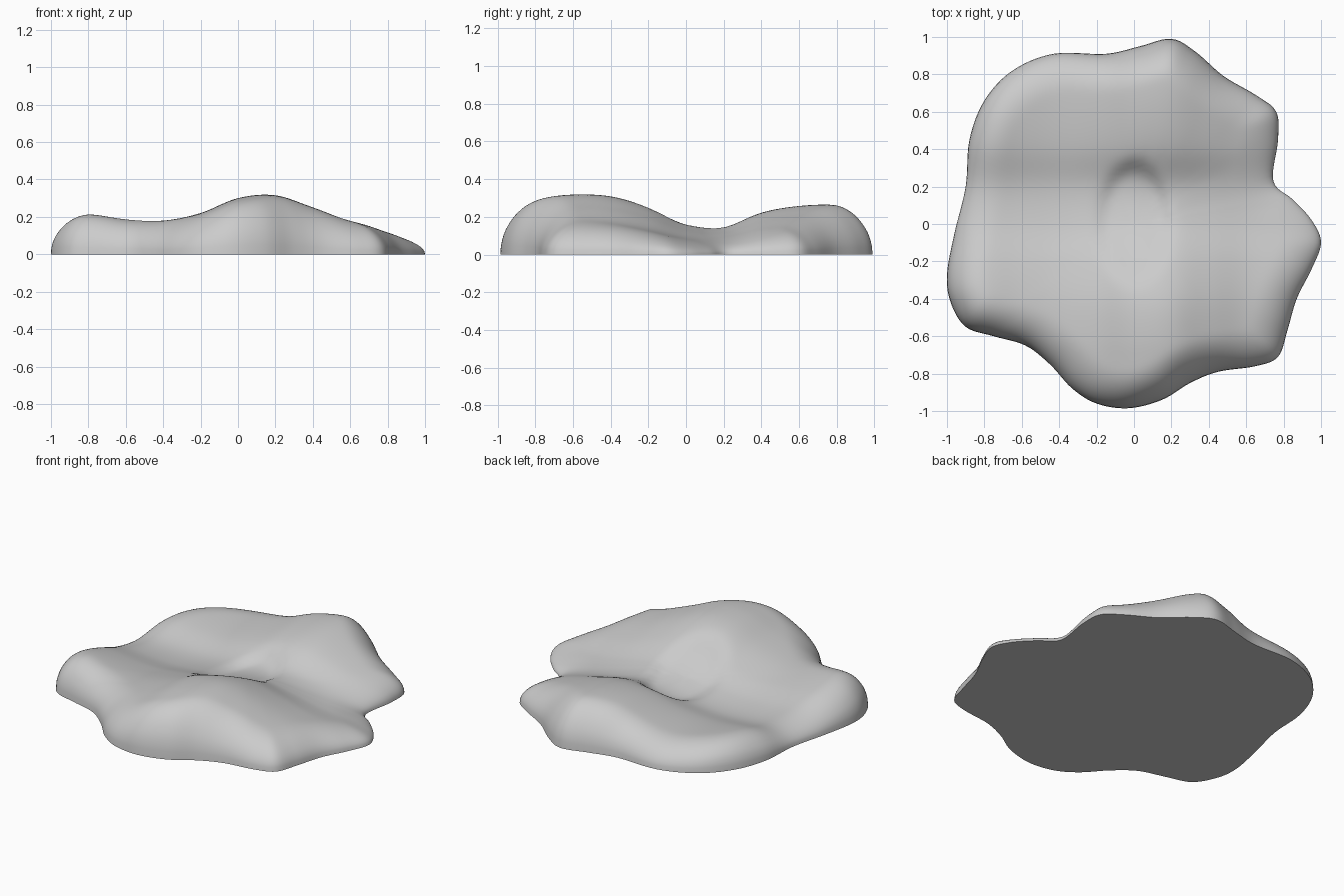
import bpy
import bmesh
from math import floor, sqrt, sin, pi
from mathutils import Vector
from mathutils.geometry import intersect_point_line

cube = bpy.data.objects.get("Cube")
if cube:
    bpy.data.objects.remove(cube, do_unlink=True)

STEPS = 6      # outline samples between control points
RINGS = 44     # rings from rim to centre
RIM = 0.21     # width of the rounded rim


def spline(p0, p1, p2, p3, t):
    """Catmull-Rom blend of four values."""
    return (p1 * 2 + (p2 - p0) * t + (p0 * 2 - p1 * 5 + p2 * 4 - p3) * t * t
            + (p1 * 3 - p0 - p2 * 3 + p3) * t * t * t) * 0.5


def profile(values, x):
    """Smooth profile sampled at even spacing from -1 to 1."""
    last = len(values) - 1
    u = min(max((x + 1) / 2 * last, 0), last - 1e-6)
    i = floor(u)
    knots = [values[min(max(i + k, 0), last)] for k in (-1, 0, 1, 2)]
    return spline(*knots, u - i)


def smoothstep(t):
    t = min(max(t, 0), 1)
    return t * t * (3 - 2 * t)


# Wavy footprint, counter-clockwise from the left tip
footprint = [Vector(p) for p in (
    (1, -.1), (.95, .02), (.85, .13), (.745, .23), (.77, .45), (.76, .6),
    (.65, .69), (.48, .79), (.33, .92), (.2, .99), (.03, .95), (-.15, .91),
    (-.43, .91), (-.65, .82), (-.8, .66), (-.88, .45), (-.9, .2),
    (-.96, -.05), (-1, -.27), (-.98, -.42), (-.9, -.55), (-.75, -.6),
    (-.58, -.65), (-.45, -.75), (-.33, -.88), (-.2, -.96), (-.03, -.985),
    (.15, -.94), (.3, -.85), (.45, -.79), (.65, -.76), (.77, -.71),
    (.82, -.57), (.87, -.4), (.95, -.24))]
count = len(footprint)
outline = [spline(*[footprint[(i + k) % count] for k in (-1, 0, 1, 2)], s / STEPS)
           for i in range(count) for s in range(STEPS)]
total = len(outline)

# Height across the width, and its relative change along the depth
ACROSS = (.225, .225, .19, .18, .22, .30, .315, .25, .178, .15, .13)
ALONG = (.9, .94, 1, .97, .79, .52, .46, .70, .81, .83, .76)


def rim_distance(p):
    best = 9
    for i in range(total):
        a, b = outline[i - 1], outline[i]
        q, t = intersect_point_line(p, a, b)
        q = a.lerp(b, min(max(t, 0), 1))
        best = min(best, (p - q.to_2d()).length)
    return best


def height(p):
    h = profile(ACROSS, p.x) * profile(ALONG, p.y)
    # Shallow oval dent in the middle, deeper toward the back
    oval = sqrt((p.x / .2) ** 2 + (p.y / .35) ** 2)
    h -= (.03 + .05 * p.y) * smoothstep((1 - oval) / .22)
    d = min(rim_distance(p) / RIM, 1)
    return h * sqrt(1 - (1 - d) ** 2)


bm = bmesh.new()
rings = []
for r in range(RINGS):
    scale = 1 - (r / RINGS) ** 1.5
    ring = []
    for p in outline:
        q = p * scale
        ring.append(bm.verts.new((q.x, q.y, height(q) if r else 0)))
    rings.append(ring)
centre = bm.verts.new((0, 0, height(Vector((0, 0)))))

# Upper surface
for outer, inner in zip(rings, rings[1:]):
    for i in range(total):
        bm.faces.new((outer[i - 1], outer[i], inner[i], inner[i - 1]))
for i in range(total):
    bm.faces.new((rings[-1][i - 1], rings[-1][i], centre))

# Soften the creases inside the rim
inside = [v for ring in rings[5:] for v in ring]
for _ in range(4):
    bmesh.ops.smooth_vert(bm, verts=inside, factor=0.5, use_axis_z=True)

# Flat underside
bm.faces.new(rings[0][::-1])
bmesh.ops.recalc_face_normals(bm, faces=bm.faces)

mesh = bpy.data.meshes.new("stone_slab")
bm.to_mesh(mesh)
bm.free()
slab = bpy.data.objects.new("stone_slab", mesh)
bpy.context.collection.objects.link(slab)

grey = bpy.data.materials.new("light_grey")
grey.use_nodes = True
colour = (0.6, 0.6, 0.6, 1)
grey.diffuse_color = colour
grey.node_tree.nodes["Principled BSDF"].inputs["Base Color"].default_value = colour
mesh.materials.append(grey)

bpy.context.view_layer.objects.active = slab
slab.select_set(True)
bpy.ops.object.shade_smooth_by_angle(angle=pi / 3)
